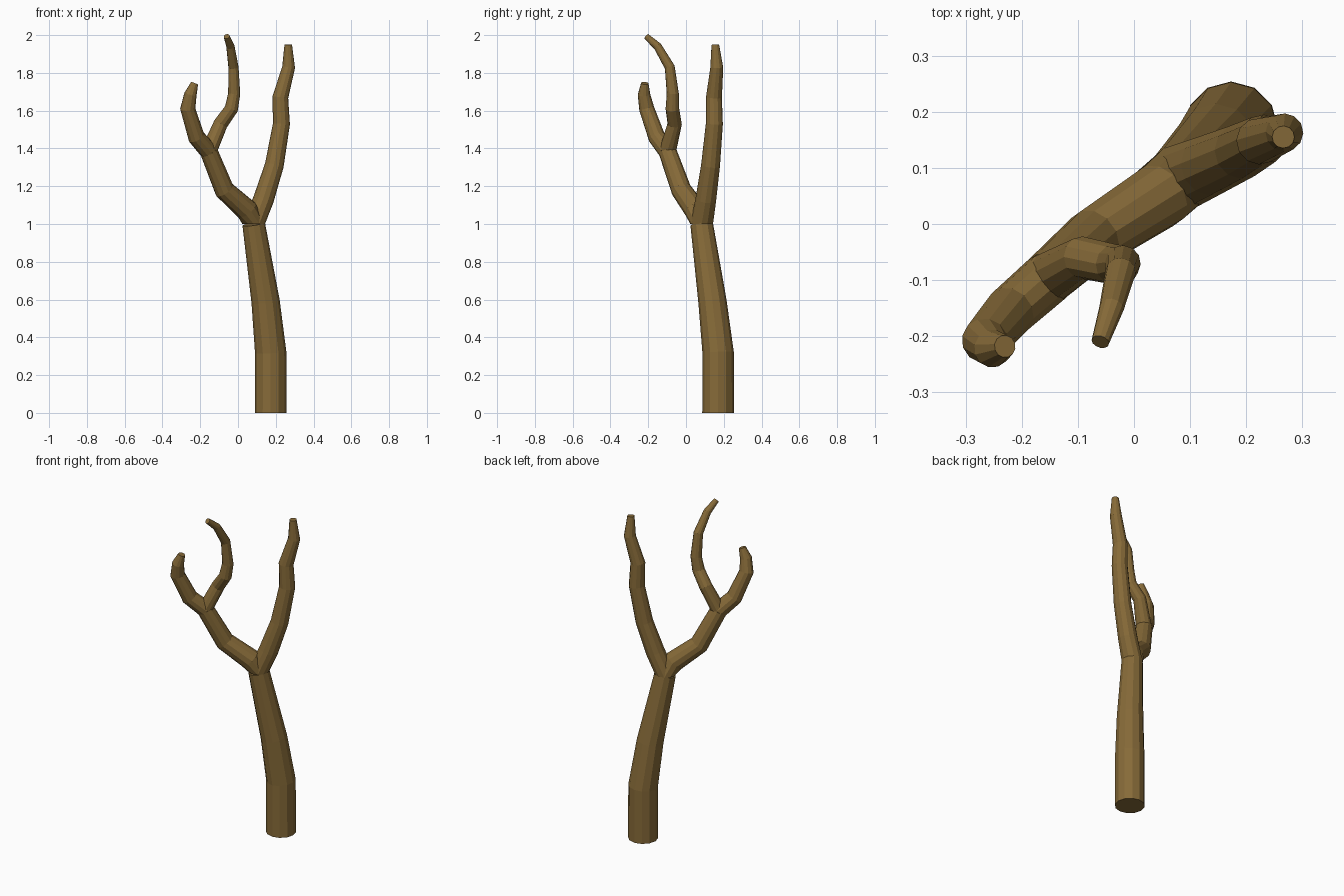
import bpy, bmesh, math
from mathutils import Vector

if "Cube" in bpy.data.objects:
    bpy.data.objects.remove(bpy.data.objects["Cube"])

SIDES = 12
bark = bpy.data.materials.new("bark")
bark.diffuse_color = (0.24, 0.145, 0.04, 1)
bark.use_nodes = True
bark.node_tree.nodes["Principled BSDF"].inputs["Base Color"].default_value = bark.diffuse_color


def limb(name, pts, level_start=True):
    """Tapered 12-sided tube; pts are (x, y, z, radius), rings sit on the bisecting planes."""
    centres = [Vector(p[:3]) for p in pts]
    bm = bmesh.new()
    rings = []
    axis_x = Vector((1, 0, 0))
    last = len(pts) - 1
    for i, c in enumerate(centres):
        before = (c - centres[i - 1]).normalized() if i else Vector()
        after = (centres[i + 1] - c).normalized() if i < last else Vector()
        t = (before + after).normalized()
        if i == 0 and level_start:
            t = Vector((0, 0, 1))
        axis_x = (axis_x - t * axis_x.dot(t)).normalized()
        axis_y = t.cross(axis_x)
        ring = []
        for k in range(SIDES):
            a = math.tau * k / SIDES
            ring.append(bm.verts.new(c + pts[i][3] * (axis_x * math.cos(a) + axis_y * math.sin(a))))
        rings.append(ring)
    for lo, hi in zip(rings, rings[1:]):
        for k in range(SIDES):
            n = (k + 1) % SIDES
            bm.faces.new((lo[k], lo[n], hi[n], hi[k]))
    bm.faces.new(rings[0][::-1])
    bm.faces.new(rings[-1])
    me = bpy.data.meshes.new(name)
    bm.to_mesh(me)
    bm.free()
    me.materials.append(bark)
    ob = bpy.data.objects.new(name, me)
    bpy.context.collection.objects.link(ob)
    return ob


# Trunk up to the main fork
limb("trunk", [(0.173, 0.17, 0, 0.084), (0.173, 0.17, 0.32, 0.083),
               (0.146, 0.14, 0.59, 0.075), (0.083, 0.083, 1.0, 0.060)])

# Right limb
limb("right_branch", [(0.083, 0.083, 1.0, 0.060), (0.135, 0.105, 1.13, 0.055),
                      (0.192, 0.13, 1.31, 0.050), (0.23, 0.15, 1.53, 0.045),
                      (0.224, 0.148, 1.67, 0.042), (0.268, 0.163, 1.83, 0.034),
                      (0.266, 0.155, 1.95, 0.020)])

# Left limb up to the second fork
limb("left_branch", [(0.083, 0.083, 1.0, 0.060), (0.045, 0.05, 1.075, 0.060),
                     (-0.072, -0.025, 1.18, 0.054), (-0.155, -0.098, 1.385, 0.048)])

# Outer hooked twig
limb("left_outer_twig", [(-0.155, -0.098, 1.385, 0.048), (-0.22, -0.155, 1.46, 0.046),
                         (-0.266, -0.208, 1.61, 0.041), (-0.252, -0.222, 1.685, 0.034),
                         (-0.23, -0.218, 1.745, 0.020)], level_start=False)

# Inner curved twig
limb("left_inner_twig", [(-0.155, -0.098, 1.385, 0.046), (-0.092, -0.06, 1.53, 0.038),
                         (-0.035, -0.072, 1.61, 0.036), (-0.02, -0.07, 1.69, 0.032),
                         (-0.024, -0.086, 1.83, 0.027), (-0.040, -0.150, 1.94, 0.022),
                         (-0.060, -0.210, 1.993, 0.016)])
